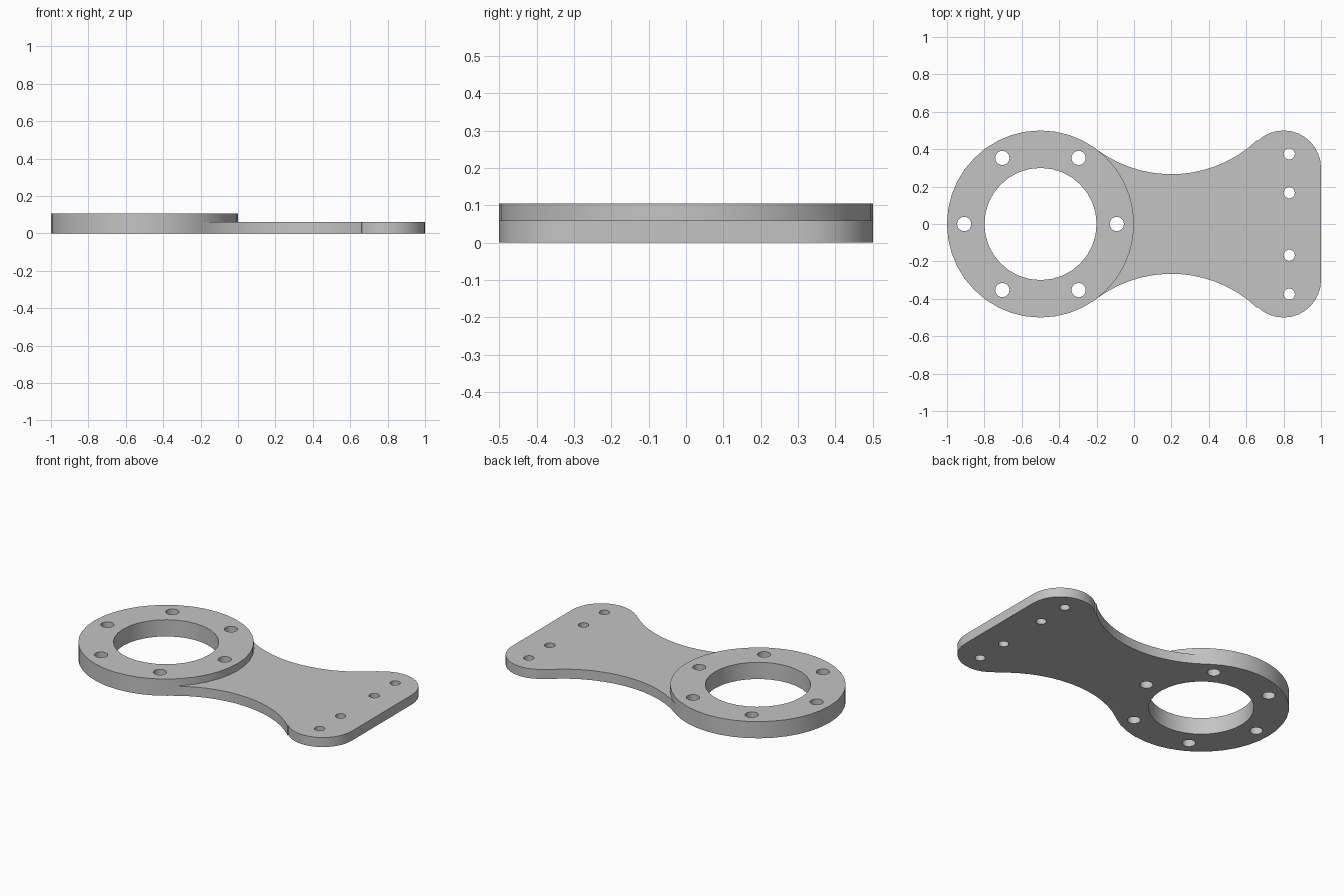
import bpy, bmesh
from math import pi, sin, cos, radians

cube = bpy.data.objects.get("Cube")
if cube:
    bpy.data.objects.remove(cube, do_unlink=True)

RING_X, RING_R, BORE_R, RING_H = -0.5, 0.5, 0.3, 0.105
BOLT_CIRCLE, BOLT_R = 0.408, 0.038
PLATE_H, SCREW_X, SCREW_R = 0.06, 0.83, 0.03

grey = bpy.data.materials.new("plain grey")
grey.use_nodes = True
grey.diffuse_color = (0.55, 0.55, 0.55, 1)
grey.node_tree.nodes["Principled BSDF"].inputs["Base Color"].default_value = grey.diffuse_color


def arc(cx, cy, r, start, end, steps):
    """Points along an arc, angles in degrees."""
    angles = [radians(start + (end - start) * i / steps) for i in range(steps + 1)]
    return [(cx + r * cos(a), cy + r * sin(a)) for a in angles]


def prism(name, outline, z0, z1):
    """Extrude a closed outline between two heights."""
    bm = bmesh.new()
    base = bm.faces.new([bm.verts.new((x, y, z0)) for x, y in outline])
    top = bmesh.ops.extrude_face_region(bm, geom=[base])["geom"]
    verts = [v for v in top if isinstance(v, bmesh.types.BMVert)]
    bmesh.ops.translate(bm, verts=verts, vec=(0, 0, z1 - z0))
    bmesh.ops.recalc_face_normals(bm, faces=bm.faces)
    mesh = bpy.data.meshes.new(name)
    bm.to_mesh(mesh)
    bm.free()
    mesh.materials.append(grey)
    obj = bpy.data.objects.new(name, mesh)
    bpy.context.collection.objects.link(obj)
    return obj


def disc(name, x, y, r, z0, z1, sides):
    return prism(name, arc(x, y, r, 0, 360, sides)[:-1], z0, z1)


def combine(target, tool, operation):
    """Apply a boolean and discard the tool object."""
    mod = target.modifiers.new(operation.lower(), "BOOLEAN")
    mod.operation, mod.solver, mod.object = operation, "EXACT", tool
    bpy.context.view_layer.objects.active = target
    bpy.ops.object.modifier_apply(modifier=mod.name)
    bpy.data.objects.remove(tool, do_unlink=True)


# Flared plate: concave waist tangent to the ring, then rounded corners
upper = arc(0.2, 0.933, 0.667, 180 + 53.13, 360 - 46.5, 14)
upper += arc(0.8, 0.3, 0.2, 133.5, 0, 12)
lower = [(x, -y) for x, y in reversed(upper)]
plate = prism("flared_plate", [(RING_X, 0)] + upper + lower, 0, PLATE_H)

# Thick ring joined to the plate
bracket = disc("mounting_bracket", RING_X, 0, RING_R, 0, RING_H, 40)
combine(bracket, plate, "UNION")

# Central bore, bolt circle and screw row
holes = [(RING_X, 0, BORE_R, 32)]
for i in range(6):
    a = i * pi / 3
    holes.append((RING_X + BOLT_CIRCLE * cos(a), BOLT_CIRCLE * sin(a), BOLT_R, 20))
for y in (0.375, 0.167):
    holes += [(SCREW_X, side * y, SCREW_R, 20) for side in (1, -1)]
for x, y, r, sides in holes:
    cutter = disc("hole_cutter", x, y, r, -0.1, 0.2, sides)
    combine(bracket, cutter, "DIFFERENCE")

# Smooth curved walls, crisp rims
bpy.ops.object.select_all(action="DESELECT")
bracket.select_set(True)
bpy.context.view_layer.objects.active = bracket
bpy.ops.object.shade_smooth_by_angle(angle=radians(30))
